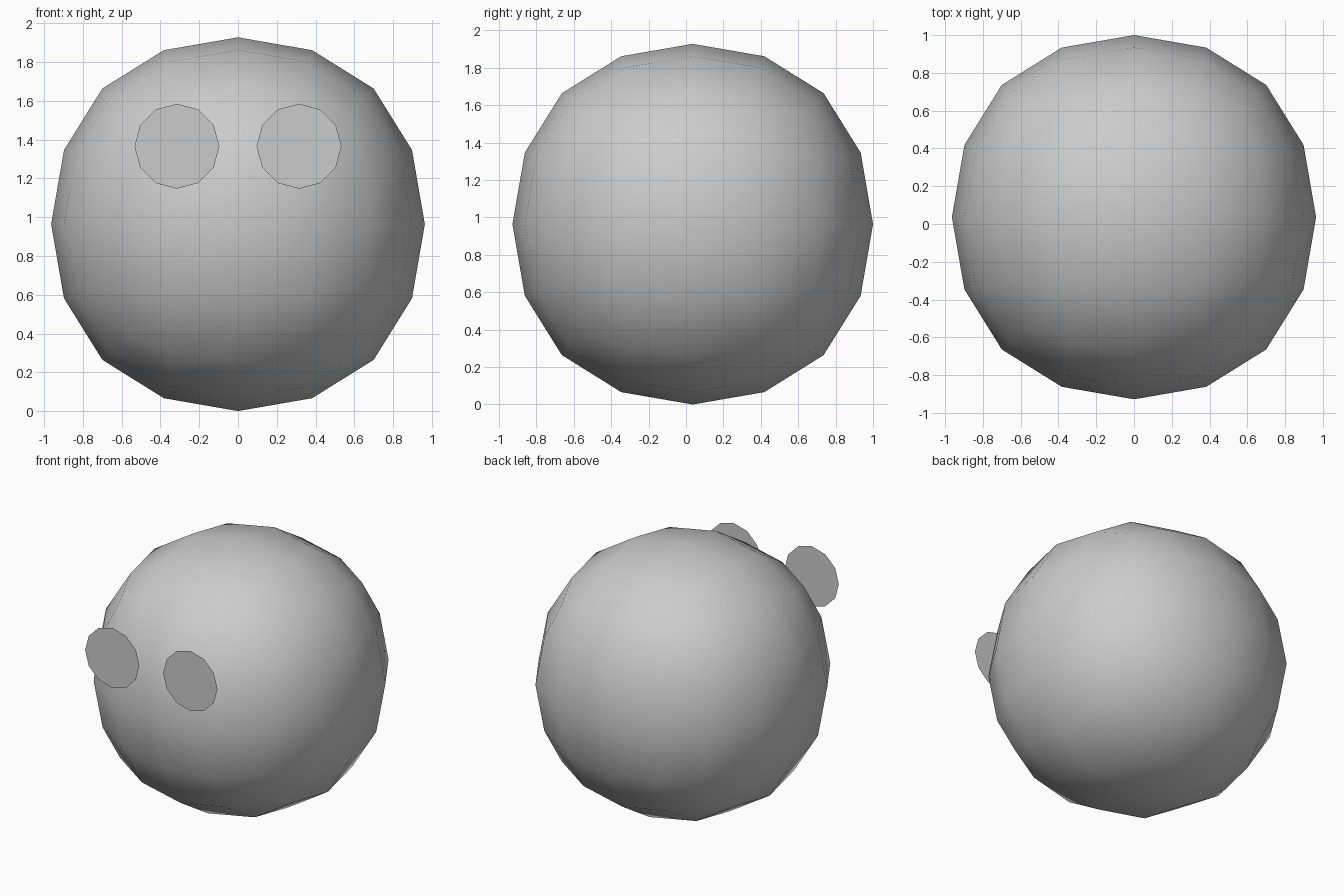
import bpy

if "Cube" in bpy.data.objects:
    bpy.data.objects.remove(bpy.data.objects["Cube"])

R = 0.964          # half extent of the body
CY = 1.0 - R       # body sits slightly back, eyes reach y = -1

# Body: a subdivided cube, rounded into a ball
bpy.ops.mesh.primitive_cube_add(size=2)
body = bpy.context.object
body.name = "round_body"
mod = body.modifiers.new("round", 'SUBSURF')
mod.levels = mod.render_levels = 2
bpy.ops.object.modifier_apply(modifier=mod.name)
half = max(v.co.z for v in body.data.vertices)
for v in body.data.vertices:
    v.co *= R / half
body.location = (0, CY, R)
bpy.ops.object.shade_smooth()

# Eyes: flat twelve-sided discs floating in front, facing -y
for side, x in (("left", -0.315), ("right", 0.315)):
    bpy.ops.mesh.primitive_circle_add(vertices=12, radius=0.219, fill_type='NGON',
                                      location=(x, -1.0, 1.366),
                                      rotation=(1.5707963, 0, 0))
    bpy.context.object.name = side + "_eye"
